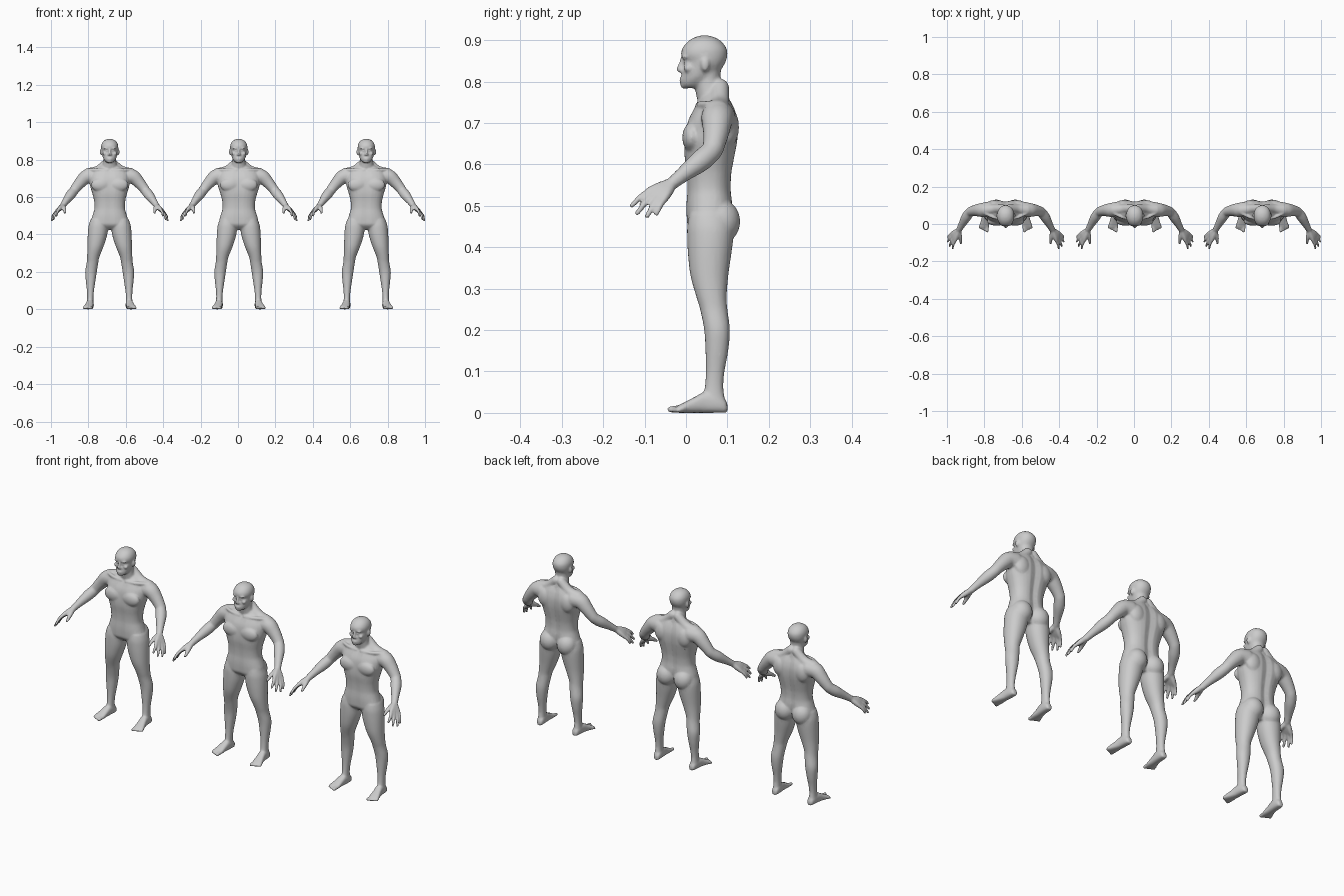
import bpy, bmesh
from math import sin, cos, pi, exp, copysign
from mathutils import Vector, Matrix

SEG = 28


def spline(rows, n=5):
    """Smooth in-between rows through the given control rows."""
    out = []
    for i in range(len(rows) - 1):
        a, b, c, d = (rows[max(0, min(len(rows) - 1, i + k))] for k in (-1, 0, 1, 2))
        for j in range(n):
            t = j / n
            out.append([0.5 * (2 * q + (r - p) * t + (2 * p - 5 * q + 4 * r - s) * t * t
                               + (3 * q - p - 3 * r + s) * t ** 3)
                        for p, q, r, s in zip(a, b, c, d)])
    return out + [list(rows[-1])]


def skin(bm, rings):
    loops = [[bm.verts.new(p) for p in ring] for ring in rings]
    for a, b in zip(loops, loops[1:]):
        for i in range(len(a)):
            j = (i + 1) % len(a)
            bm.faces.new((a[i], a[j], b[j], b[i]))
    bm.faces.new(loops[0][::-1])
    bm.faces.new(loops[-1])


def unit_ring(power):
    for i in range(SEG):
        c, s = cos(2 * pi * i / SEG), sin(2 * pi * i / SEG)
        yield copysign(abs(c) ** (2 / power), c), copysign(abs(s) ** (2 / power), s)


def stack(bm, rows, power=2.0, groove=0.0, side=1):
    """Horizontal sections: z, x, front y, back y, half width."""
    rings = []
    for z, x, yf, yb, w in spline(rows):
        ring = []
        for c, s in unit_ring(power):
            px, py = w * c, (yf + yb) / 2 + (yb - yf) / 2 * s
            py -= groove * exp(-(px / 0.016) ** 2) * (1 if s > 0 else -0.4)
            ring.append((side * (x + px), py, z))
        rings.append(ring)
    skin(bm, rings)


def ball(bm, c, r, side=1):
    m = Matrix.Translation((side * c[0], c[1], c[2])) @ Matrix.Diagonal((*r, 1))
    bmesh.ops.create_icosphere(bm, subdivisions=3, radius=1, matrix=m)


def limb(bm, rows, side=1):
    """Round tube through x, y, z, radius points with rounded ends."""
    pts = spline(rows)
    pos = [Vector((side * p[0], p[1], p[2])) for p in pts]
    rings = []
    for i, p in enumerate(pts):
        d = (pos[min(i + 1, len(pos) - 1)] - pos[max(i - 1, 0)]).normalized()
        u = d.cross(Vector((0.3, 1, 0.2))).normalized()
        v = d.cross(u)
        rings.append([pos[i] + p[3] * (u * c + v * s) for c, s in unit_ring(2)])
    skin(bm, rings)
    for p in (rows[0], rows[-1]):
        ball(bm, p[:3], (p[3],) * 3, side)


def trunk(bm, girth):
    rows = [(.425, .03, .09, .05), (.45, .004, .105, .094), (.48, .0, .112, .1),
            (.51, .0, .113, .092), (.54, .002, .11, .084), (.58, .0, .112, .086),
            (.62, -.005, .119, .096), (.66, -.004, .126, .108), (.70, .002, .127, .11),
            (.73, .016, .12, .1), (.752, .03, .11, .075), (.77, .04, .1, .045)]
    stack(bm, [(z, 0, f, b, w * girth) for z, f, b, w in rows], 2.4, .009)
    # neck
    stack(bm, [(.73, 0, .035, .105, .05), (.77, 0, .024, .1, .039),
               (.80, 0, .022, .084, .034), (.83, 0, .03, .085, .034)])
    for s in (-1, 1):
        ball(bm, (.05, .014, .665), (.05, .023, .036), s)      # chest
        ball(bm, (.062, .1, .69), (.042, .028, .05), s)        # shoulder blade
        ball(bm, (.05, .083, .462), (.05, .048, .054), s)      # buttock
        limb(bm, [(.015, .082, .785, .022), (.06, .08, .744, .025), (.11, .075, .722, .034)], s)
        limb(bm, [(.012, .03, .742, .008), (.06, .034, .744, .008), (.105, .055, .745, .009)], s)


def head(bm):
    stack(bm, [(.784, 0, -.004, .03, .014), (.792, 0, -.012, .045, .025),
               (.81, 0, -.011, .066, .036), (.83, 0, -.007, .085, .041),
               (.848, 0, -.004, .096, .044), (.864, 0, -.012, .1, .046),
               (.88, 0, -.009, .098, .0445), (.895, 0, .003, .087, .037),
               (.905, 0, .017, .073, .025), (.911, 0, .035, .055, .009)], 2.15)
    limb(bm, [(0, -.009, .854, .005), (0, -.013, .84, .006), (0, -.016, .829, .0075)])  # nose
    ball(bm, (0, -.008, .807), (.015, .009, .004))             # lips
    ball(bm, (0, -.008, .801), (.013, .009, .004))
    ball(bm, (0, -.004, .79), (.013, .01, .008))               # chin
    for s in (-1, 1):
        ball(bm, (.007, -.01, .827), (.006, .007, .005), s)    # nostril
        ball(bm, (.018, -.001, .859), (.016, .01, .005), s)    # brow
        ball(bm, (.017, .001, .846), (.009, .007, .005), s)    # eye
        ball(bm, (.027, .006, .832), (.012, .012, .01), s)     # cheek
        ball(bm, (.046, .046, .841), (.007, .0105, .017), s)   # ear


def arm(bm, s):
    limb(bm, [(.09, .078, .712, .042), (.125, .075, .708, .038), (.155, .073, .68, .032),
              (.18, .068, .65, .027), (.193, .061, .632, .0255), (.212, .035, .608, .026),
              (.235, -.005, .577, .019), (.25, -.032, .555, .0155)], s)
    # hand: index finger to little finger
    tips = [(.284, -.131, .5), (.3, -.118, .482), (.31, -.094, .474), (.309, -.071, .481)]
    wrist, index, little = Vector((.25, -.033, .555)), Vector((.27, -.088, .536)), Vector((.289, -.052, .517))
    for i, tip in enumerate(tips):
        k = index.lerp(little, i / 3)
        t = Vector(tip)
        mid = k.lerp(t, .5) + Vector((.003, 0, .003))
        limb(bm, [(*wrist, .013), (*wrist.lerp(k, .6), .0125), (*k, .0095)], s)
        limb(bm, [(*k, .0085), (*mid, .0075), (*t, .006)], s)
    limb(bm, [(.25, -.042, .55, .013), (.242, -.075, .535, .01), (.24, -.103, .516, .0065)], s)


def leg(bm, s):
    stack(bm, [(.48, .06, .008, .105, .042), (.45, .061, .003, .114, .051),
               (.42, .063, .003, .114, .053), (.38, .068, .005, .109, .05),
               (.33, .077, .011, .102, .042), (.28, .088, .025, .098, .033),
               (.25, .092, .034, .1, .031), (.20, .1, .044, .106, .031),
               (.15, .102, .047, .102, .0255), (.10, .103, .048, .093, .019),
               (.06, .104, .045, .09, .0165), (.025, .105, .038, .096, .018)], 2.1, 0, s)
    # foot
    foot = [(.1, .103, .009, .022), (.093, .103, .016, .034), (.075, .104, .019, .045),
            (.045, .106, .02, .05), (.02, .11, .022, .038), (-.005, .114, .026, .025),
            (-.02, .116, .026, .018)]
    skin(bm, [[(s * (x + w * c), y, h / 2 + h / 2 * v) for c, v in unit_ring(2.6)]
              for y, x, w, h in spline(foot)])
    for i in range(5):                                         # toes
        r = .0085 if i == 0 else .0062
        x = .098 + i * .0098
        limb(bm, [(x, -.008, .011, r), (x + .001, -.037 + .0045 * i, r, r)], s)


def figure(name, x, girth):
    bm = bmesh.new()
    trunk(bm, girth)
    head(bm)
    for s in (-1, 1):
        arm(bm, s)
        leg(bm, s)
    bmesh.ops.recalc_face_normals(bm, faces=bm.faces)
    me = bpy.data.meshes.new(name)
    bm.to_mesh(me)
    bm.free()
    ob = bpy.data.objects.new(name, me)
    bpy.context.collection.objects.link(ob)
    ob.location.x = x
    # fuse the parts into one smooth, light skin
    fuse = ob.modifiers.new("fuse", 'REMESH')
    fuse.mode = 'VOXEL'
    fuse.voxel_size = .0045
    fuse.use_smooth_shade = True
    soft = ob.modifiers.new("soften", 'SMOOTH')
    soft.factor = .5
    soft.iterations = 4
    thin = ob.modifiers.new("thin", 'DECIMATE')
    thin.ratio = .35


figure("standing_figure_left", -.686, .97)
figure("standing_figure_middle", .004, 1.03)
figure("standing_figure_right", .686, .98)
